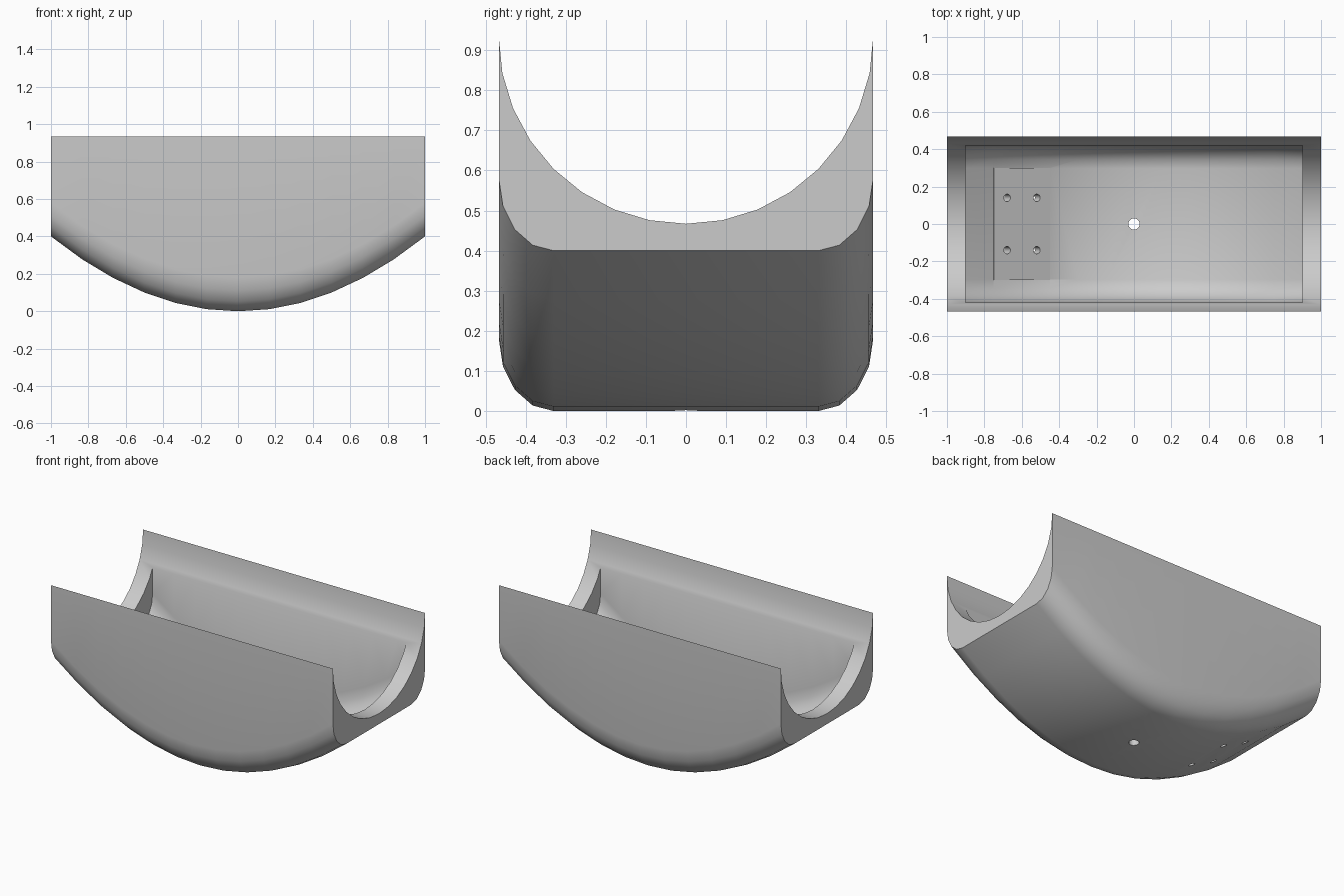
import bpy, bmesh, math
from mathutils import Matrix, Vector

cube = bpy.data.objects.get("Cube")
if cube:
    bpy.data.objects.remove(cube, do_unlink=True)

grey = bpy.data.materials.new("plain grey")
grey.use_nodes = True
colour = (0.6, 0.6, 0.6, 1)
grey.diffuse_color = colour
grey.node_tree.nodes["Principled BSDF"].inputs["Base Color"].default_value = colour

HALF_W, TOP, RISE = 0.467, 0.934, 0.4


def finish(bm, name):
    bmesh.ops.recalc_face_normals(bm, faces=bm.faces[:])
    mesh = bpy.data.meshes.new(name)
    bm.to_mesh(mesh)
    bm.free()
    mesh.materials.append(grey)
    obj = bpy.data.objects.new(name, mesh)
    bpy.context.collection.objects.link(obj)
    return obj


def lower_outline(s):
    """Rounded underside from right (+y) to left (-y), scaled by s."""
    half = []
    for i in range(5):
        t = math.radians(90 - 22.5 * i)
        half.append((s * (0.33 + 0.137 * math.sin(t)), s * 0.18 * (1 - math.cos(t))))
    return half + [(-y, z) for y, z in reversed(half)]


def sweep(name, s, base, upper):
    """Sweep the underside along a parabola, closed by a fixed upper outline."""
    bm = bmesh.new()
    rings = []
    for i in range(13):
        u = i / 6 - 1
        lift = base + s * RISE * u * u
        outline = [(y, z + lift) for y, z in lower_outline(s)] + upper
        rings.append([bm.verts.new((s * u, y, z)) for y, z in outline])
    n = len(rings[0])
    for a, b in zip(rings, rings[1:]):
        for j in range(n):
            k = (j + 1) % n
            bm.faces.new((a[j], a[k], b[k], b[j]))
    bm.faces.new(rings[0])
    bm.faces.new(rings[-1])
    return finish(bm, name)


def boolean(target, tool, operation):
    mod = target.modifiers.new(operation.lower(), 'BOOLEAN')
    mod.operation = operation
    mod.solver = 'EXACT'
    mod.object = tool
    bpy.context.view_layer.objects.active = target
    bpy.ops.object.modifier_apply(modifier=mod.name)
    bpy.data.objects.remove(tool, do_unlink=True)


def drill(target, place, radius, length):
    bm = bmesh.new()
    bmesh.ops.create_cone(bm, cap_ends=True, segments=16, radius1=radius,
                          radius2=radius, depth=length, matrix=place)
    boolean(target, finish(bm, "hole_cutter"), 'DIFFERENCE')


# Body with a half-round trough along its top
trough = []
for i in range(17):
    a = math.pi * (1 + i / 16)
    trough.append((HALF_W * math.cos(a), TOP + HALF_W * math.sin(a)))
body = sweep("cradle_body", 1.0, 0.0, trough)

# Deeper pocket inside the trough
SCALE = 0.9
FLOOR = TOP * (1 - SCALE) / 2
pocket = sweep("pocket_cutter", SCALE, FLOOR, [(-0.42, 0.89), (0.42, 0.89)])
boolean(body, pocket, 'DIFFERENCE')

# Flat sloping mounting pad on the pocket floor
slope = math.atan2(0.16, 0.3)
pad_frame = Matrix.Translation((-0.6, 0, FLOOR + 0.17)) @ Matrix.Rotation(slope, 4, 'Y')
bm = bmesh.new()
bmesh.ops.create_cube(bm, size=1, matrix=pad_frame @ Matrix.Translation((0, 0, -0.012))
                      @ Matrix.Diagonal((0.34, 0.6, 0.03, 1)))
boolean(body, finish(bm, "mounting_pad"), 'UNION')

# Four screw holes through the pad and a drain hole in the middle
for x in (-0.09, 0.09):
    for y in (-0.14, 0.14):
        drill(body, pad_frame @ Matrix.Translation((x, y, 0)), 0.02, 0.3)
drill(body, Matrix.Translation((0, 0, 0.03)), 0.03, 0.2)

# Smooth curved surfaces, crisp edges
bpy.ops.object.select_all(action='DESELECT')
body.select_set(True)
bpy.context.view_layer.objects.active = body
bpy.ops.object.shade_smooth_by_angle(angle=math.radians(32))
